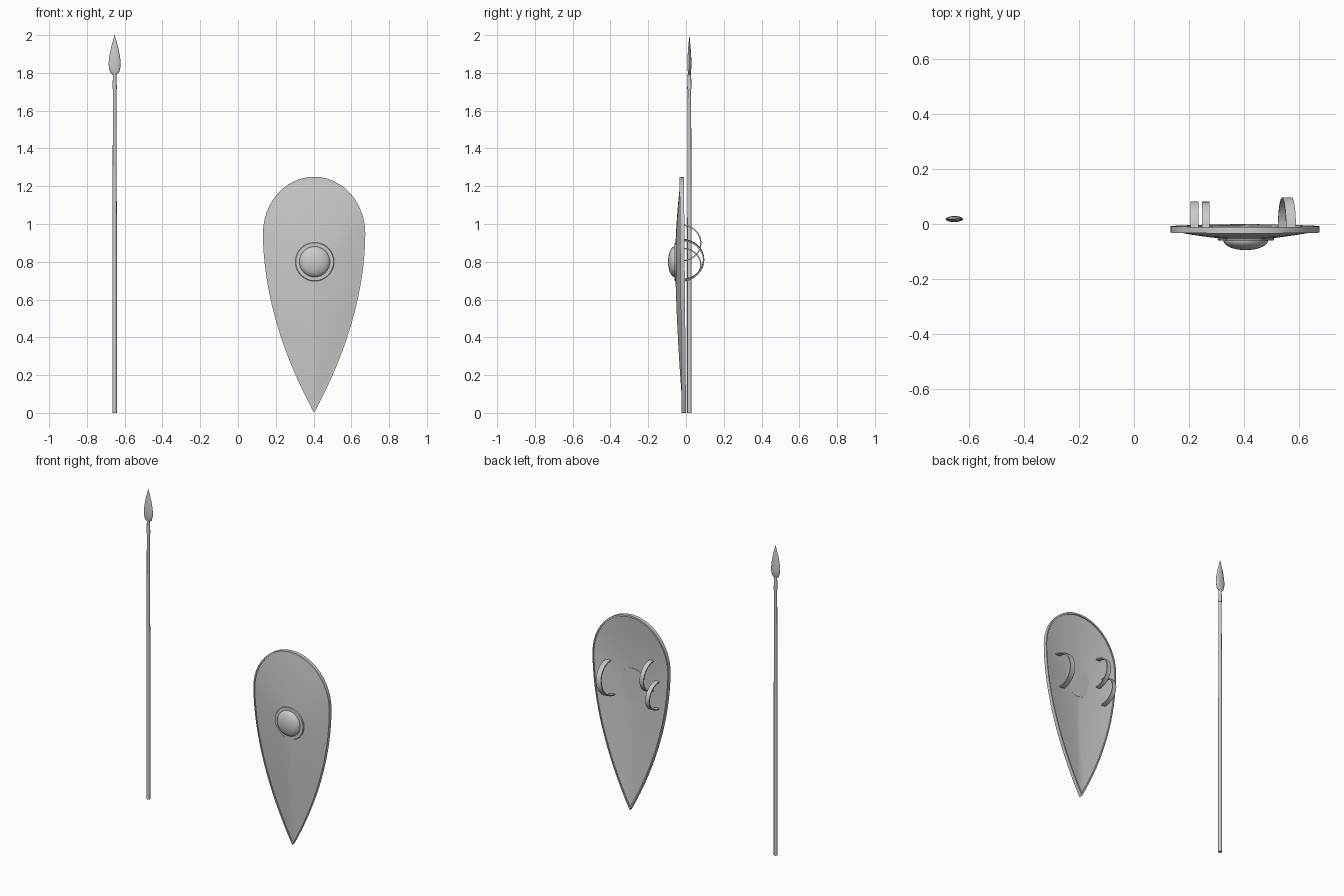
import bpy, bmesh, math
from mathutils import Matrix, Vector

if "Cube" in bpy.data.objects:
    bpy.data.objects.remove(bpy.data.objects["Cube"])

SX, SZ = 0.403, 0.80      # shield centre
WIDE, HALF = 0.95, 0.271  # height of widest point, half width
TOP = 1.25


def finish(name, bm, angle=35):
    bmesh.ops.remove_doubles(bm, verts=bm.verts, dist=1e-6)
    bmesh.ops.recalc_face_normals(bm, faces=bm.faces)
    me = bpy.data.meshes.new(name)
    bm.to_mesh(me)
    bm.free()
    ob = bpy.data.objects.new(name, me)
    bpy.context.collection.objects.link(ob)
    bpy.ops.object.select_all(action='DESELECT')
    ob.select_set(True)
    bpy.context.view_layer.objects.active = ob
    bpy.ops.object.shade_smooth_by_angle(angle=math.radians(angle))
    return ob


def loft(bm, rings, closed=False, cap=True):
    """Bridge rings of points, capping both ends or joining them."""
    vs = [[bm.verts.new(p) for p in r] for r in rings]
    n = len(vs[0])
    pairs = list(zip(vs, vs[1:])) + ([(vs[-1], vs[0])] if closed else [])
    for a, b in pairs:
        for i in range(n):
            j = (i + 1) % n
            bm.faces.new((a[i], a[j], b[j], b[i]))
    if cap and not closed:
        bm.faces.new(vs[0])
        bm.faces.new(vs[-1])


def lathe(name, profile, matrix, n=24, angle=35):
    """Revolve (radius, height) pairs about z, then place."""
    bm = bmesh.new()
    loft(bm, [[(r * math.cos(2 * math.pi * i / n), r * math.sin(2 * math.pi * i / n), h)
               for i in range(n)] for r, h in profile])
    bm.transform(matrix)
    return finish(name, bm, angle)


# Teardrop outline: straight-ish lower taper, elliptical crown
low = [0.95 * k / 16 for k in range(17)]
right = [(HALF * (1 - (1 - z / WIDE) ** 1.9), z) for z in low]
right += [(HALF * math.cos(a), WIDE + (TOP - WIDE) * math.sin(a))
          for a in [math.pi / 2 * k / 12 for k in range(1, 13)]]
right[-1] = (0, TOP)
outline = right + [(-x, z) for x, z in reversed(right[1:-1])]


def ring(t, y):
    """Outline shrunk towards the boss, leaning slightly with height."""
    pts = []
    for x, z in outline:
        zz = SZ + (z - SZ) * t
        pts.append((SX + x * t, y - 0.011 * zz / TOP, zz))
    return pts


# Domed shield board with a hollow back
steps = [0.985, 0.9, 0.8, 0.68, 0.55, 0.42, 0.3, 0.18, 0.08]
front = [ring(t, -0.016 - 0.034 * (1 - t ** 1.7)) for t in steps]
back = [ring(t, -0.005 - 0.030 * (1 - t ** 1.7)) for t in reversed(steps)]
bm = bmesh.new()
loft(bm, list(reversed(front)) + list(reversed(back)))
finish("shield_board", bm)

# Raised edge binding
bm = bmesh.new()
loft(bm, [ring(1, 0), ring(1, -0.023), ring(0.975, -0.023), ring(0.975, 0)], closed=True)
finish("shield_rim", bm)

# Boss dome with flat flange, facing -y
dome = [(0.081 * math.cos(a), 0.022 + 0.035 * math.sin(a))
        for a in [math.pi / 2 * k / 8 for k in range(8)]] + [(0.001, 0.057)]
lathe("shield_boss", [(0.1, 0), (0.103, 0.016), (0.1, 0.022)] + dome,
      Matrix.Translation((SX + 0.003, -0.038, SZ)) @ Matrix.Rotation(math.pi / 2, 4, 'X'), 32)


# Curved straps behind the shield
def strap(name, x, z, half, peak, width, tilt):
    base, n, th = -0.022, 16, 0.007
    rings = []
    for k in range(n + 1):
        a = math.pi * k / n
        c, s = math.cos(a), math.sin(a)
        o = (base + (peak - base) * s, half * c)
        i = (base + (peak - base - th) * s, (half - th) * c)
        w = width / 2
        rings.append([(-w, *o), (w, *o), (w, *i), (-w, *i)])
    bm = bmesh.new()
    loft(bm, rings)
    bm.transform(Matrix.Translation((x, 0, z)) @ Matrix.Rotation(math.radians(tilt), 4, 'Y'))
    finish(name, bm)


strap("grip_strap", 0.556, 0.81, 0.11, 0.097, 0.036, 8)
strap("arm_strap_upper", 0.261, 0.90, 0.098, 0.082, 0.028, 0)
strap("arm_strap_lower", 0.220, 0.785, 0.09, 0.082, 0.028, 0)

# Spear: shaft, socket and leaf blade
at = Matrix.Translation((-0.653, 0.018, 0))
lathe("spear_shaft", [(0.0115, 0), (0.0115, 1.0), (0.009, 1.74)], at, 12)
lathe("spear_socket", [(0.0115, 1.715), (0.0115, 1.725), (0.0085, 1.80), (0.005, 1.83)], at, 12)
leaf = [(0.010, 1.79), (0.024, 1.803), (0.031, 1.83), (0.032, 1.855), (0.028, 1.89),
        (0.019, 1.935), (0.008, 1.975), (0.0005, 2.0)]
lathe("spear_blade", leaf, at @ Matrix.Diagonal((1, 0.34, 1, 1)), 16, 50)
